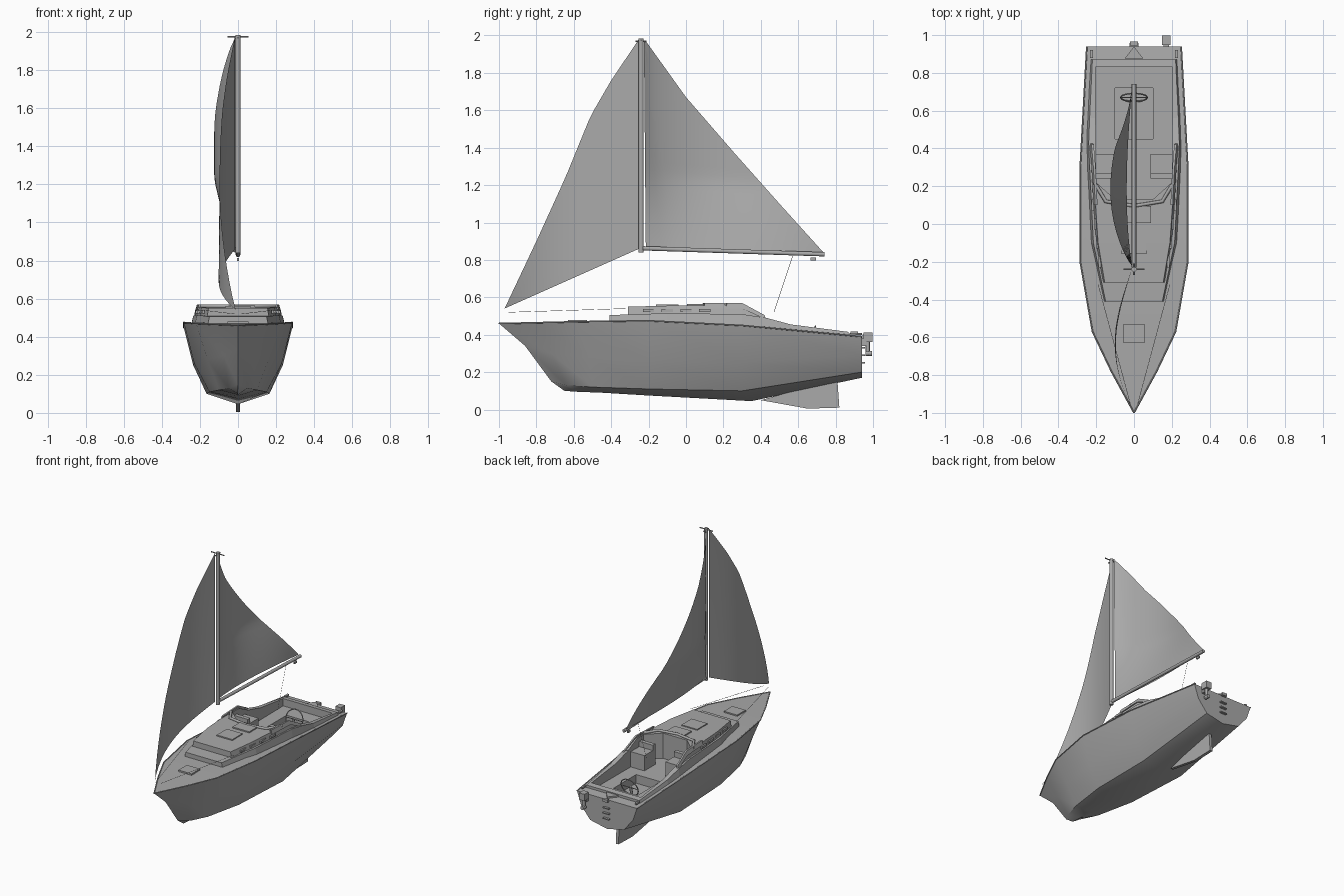
import bpy, bmesh, math
from mathutils import Vector

cube = bpy.data.objects.get("Cube")
if cube:
    bpy.data.objects.remove(cube, do_unlink=True)

grey = bpy.data.materials.new("plain_grey")
grey.use_nodes = True
grey.diffuse_color = (0.4, 0.4, 0.4, 1)
grey.node_tree.nodes["Principled BSDF"].inputs["Base Color"].default_value = (0.4, 0.4, 0.4, 1)


def activate(ob):
    bpy.ops.object.select_all(action='DESELECT')
    ob.select_set(True)
    bpy.context.view_layer.objects.active = ob


def finish(name, bm, smooth=None, recalc=True):
    bmesh.ops.remove_doubles(bm, verts=bm.verts, dist=0.0001)
    if recalc:
        bmesh.ops.recalc_face_normals(bm, faces=bm.faces)
    mesh = bpy.data.meshes.new(name)
    bm.to_mesh(mesh)
    bm.free()
    mesh.materials.append(grey)
    ob = bpy.data.objects.new(name, mesh)
    bpy.context.collection.objects.link(ob)
    if smooth:
        activate(ob)
        bpy.ops.object.shade_smooth_by_angle(angle=math.radians(smooth))
    return ob


def loft(name, rings, smooth=None, cap_start=True):
    """Skin closed rings of equal length, capping the ends."""
    bm = bmesh.new()
    rows = [[bm.verts.new(p) for p in ring] for ring in rings]
    for a, b in zip(rows, rows[1:]):
        for i in range(len(a)):
            j = (i + 1) % len(a)
            bm.faces.new((a[i], a[j], b[j], b[i]))
    bm.faces.new(rows[-1])
    if cap_start:
        bm.faces.new(rows[0])
    return finish(name, bm, smooth)


def prism(name, points, move):
    return loft(name, [points, [Vector(p) + Vector(move) for p in points]])


def box(name, centre, size):
    x, y, z = (c - s / 2 for c, s in zip(centre, size))
    w, d, h = size
    return prism(name, [(x, y, z), (x + w, y, z), (x + w, y + d, z), (x, y + d, z)], (0, 0, h))


def tube(name, points, radius, sides=2):
    curve = bpy.data.curves.new(name, 'CURVE')
    curve.dimensions = '3D'
    curve.bevel_depth = radius
    curve.bevel_resolution = sides
    curve.use_fill_caps = True
    line = curve.splines.new('POLY')
    line.points.add(len(points) - 1)
    for p, co in zip(line.points, points):
        p.co = (*co, 1)
    curve.materials.append(grey)
    ob = bpy.data.objects.new(name, curve)
    bpy.context.collection.objects.link(ob)
    activate(ob)
    bpy.ops.object.convert(target='MESH')
    return ob


def cut(ob, cutter):
    mod = ob.modifiers.new("cut", 'BOOLEAN')
    mod.operation = 'DIFFERENCE'
    mod.solver = 'EXACT'
    mod.object = cutter
    activate(ob)
    bpy.ops.object.modifier_apply(modifier=mod.name)


def mirrored(points):
    return [(-x, y, z) for x, y, z in points]


# Hull lines from bow to stern
sheer = [(0, -1, .46), (.12, -.78, .465), (.22, -.57, .47), (.285, -.2, .475), (.285, .3, .45), (.25, .94, .39)]
side = [(0, -.86, .34), (.075, -.72, .3), (.16, -.52, .28), (.23, -.2, .26), (.235, .3, .25), (.215, .94, .29)]
chine = [(0, -.72, .15), (.05, -.64, .13), (.1, -.5, .12), (.15, -.2, .11), (.165, .3, .1), (.14, .94, .2)]
keel = [(0, -.65, .1), (0, -.58, .095), (0, -.45, .09), (0, -.2, .075), (0, .35, .045), (0, .94, .17)]
rings = [[s, m, c, k] + mirrored([c, m, s]) for s, m, c, k in zip(sheer, side, chine, keel)]
hull = loft("hull", rings, 35, cap_start=False)


# Cabin tiers: y, bottom half width, top half width, top height
def tier(name, stations, base):
    rings = []
    for y, low, high, top in stations:
        bottom = min(base, top - .05)
        half = [(low, y, bottom), (high, y, top)]
        rings.append(half + mirrored(half[::-1]))
    return loft(name, rings)


coaming = tier("coaming", [(-.41, .165, .15, .505), (-.1, .235, .215, .515), (.3, .25, .235, .51),
                           (.43, .25, .24, .49), (.56, .25, .235, .455), (.87, .24, .22, .415)], .43)
cabin = tier("cabin", [(-.31, .17, .155, .55), (-.1, .215, .19, .555), (.12, .23, .205, .555),
                       (.3, .235, .215, .55), (.4, .235, .22, .5)], .45)

# Cockpit and foot well openings
outline = [(.205, .83), (.2, .22), (.1, .13)]
outline += [(-x, y) for x, y in outline[::-1]]
cockpit = prism("cockpit_cutter", [(x, y, .365) for x, y in outline], (0, 0, .5))
well = box("well_cutter", (0, .585, .4), (.2, .27, .2))
for part in (hull, coaming, cabin):
    cut(part, cockpit)
cut(hull, well)
for helper in (cockpit, well):
    bpy.data.objects.remove(helper, do_unlink=True)

# Cockpit furniture
for s, label in ((1, "left"), (-1, "right")):
    box(label + "_seat", (s * .145, .32, .42), (.115, .1, .12))
    box(label + "_bulkhead", (s * .145, .255, .44), (.115, .03, .16))
    for i in range(4):
        y = -.2 + i * .1
        box(label + "_porthole", (s * (.182 + .012 * i), y, .53), (.012, .06, .016))
    prism(label + "_windscreen_wing",
          [(s * .215, .1, .54), (s * .225, .3, .54), (s * .235, .43, .48), (s * .225, .42, .505),
           (s * .215, .3, .57), (s * .205, .1, .57)], (-s * .012, 0, 0))
    rail = [(s * x, y, z) for x, y, z in sheer]
    tube(label + "_rub_rail", rail, .004)
    tube(label + "_guard_line", [(s * .02, -.95, .52), (s * .19, -.32, .54)], .0012, 1)
    box(label + "_cleat", (s * .225, .9, .41), (.015, .04, .012))
tube("windscreen_frame", [(-.21, .22, .56), (-.15, .12, .56), (0, .095, .56), (.15, .12, .56), (.21, .22, .56)], .01)

# Steering wheel
bpy.ops.mesh.primitive_torus_add(major_radius=.07, minor_radius=.004, major_segments=24, minor_segments=6,
                                 location=(0, .67, .38), rotation=(math.radians(72), 0, 0))
wheel = bpy.context.object
wheel.name = "steering_wheel"
wheel.data.materials.append(grey)
bpy.ops.object.shade_smooth()
tube("wheel_pedestal", [(0, .64, .3), (0, .66, .38)], .01)
tube("wheel_spoke", [(-.07, .67, .38), (.07, .67, .38)], .003)

# Hatches
box("bow_hatch", (0, -.58, .474), (.11, .1, .012))
box("cabin_hatch", (0, -.1, .556), (.13, .12, .012))
box("sliding_hatch", (.02, .05, .557), (.14, .09, .014))

# Skeg and rudder under the stern
skeg = [(.4, .05), (.65, .005), (.82, .01), (.81, .15), (.72, .14)]
prism("skeg", [(-.011, y, z) for y, z in skeg], (.022, 0, 0))

# Transom fittings
for z in (.33, .29, .25):
    box("transom_step", (0, .947, z), (.05, .02, .008))
prism("stern_plate", [(-.05, .875, .398), (.05, .875, .398), (0, .94, .398)], (0, 0, .012))
box("stern_bracket", (0, .955, .39), (.04, .02, .02))
box("outboard_mount", (.17, .95, .36), (.03, .03, .04))
box("outboard_head", (.17, .973, .387), (.045, .05, .05))
tube("outboard_leg", [(.17, .972, .37), (.17, .972, .29)], .011)
tube("outboard_propeller", [(.17, .96, .3), (.17, .995, .3)], .014)

# Mast and boom
tube("mast", [(0, -.24, .84), (0, -.24, 1.985)], .014, 3)
tube("masthead_bar", [(-.055, -.24, 1.975), (.055, -.24, 1.975)], .004)
tube("masthead_vane", [(0, -.27, 1.97), (0, -.21, 1.97)], .004)
tube("boom", [(0, -.23, .862), (0, .74, .83)], .012, 3)
box("boom_block", (0, .68, .805), (.01, .03, .015))
tube("main_sheet", [(0, .57, .82), (0, .47, .52)], .001, 1)


def along(points, t):
    """Position at t on an evenly spaced polyline."""
    f = t * (len(points) - 1)
    i = min(int(f), len(points) - 2)
    return Vector(points[i]).lerp(Vector(points[i + 1]), f - i)


def sail(name, inner, outer, belly, rows=24, columns=12):
    """Surface between two edges given as (y, z), bulged sideways."""
    bm = bmesh.new()
    grid = []
    for r in range(rows + 1):
        a, b = along(inner, r / rows), along(outer, r / rows)
        row = []
        for c in range(columns + 1):
            y, z = a.lerp(b, c / columns)
            row.append(bm.verts.new((belly(y, r / rows), y, z)))
        grid.append(row)
    for a, b in zip(grid, grid[1:]):
        for i in range(columns):
            bm.faces.new((a[i], a[i + 1], b[i + 1], b[i]))
    return finish(name, bm, 60)


def main_belly(y, t):
    s = min(max((y + .22) / .96, 0), 1)
    return -.01 - .115 * math.sin(math.pi * s ** .8) * (.25 + .75 * min(1, t / .35))


def jib_belly(y, t):
    s = min(max((y + .97) / .73, 0), 1)
    return -.012 - .09 * math.sin(math.pi * s ** .9) * (1 - .15 * t)


# Sails
sail("main_sail", [(-.215, .87), (-.225, 1.97)],
     [(.735, .84), (.5, 1.1), (.26, 1.37), (0, 1.67), (-.215, 1.97)], main_belly)
sail("jib_sail", [(-.25, .86), (-.25, 1.975)],
     [(-.97, .54), (-.8, .9), (-.645, 1.24), (-.51, 1.57), (-.4, 1.76), (-.255, 1.975)], jib_belly)
